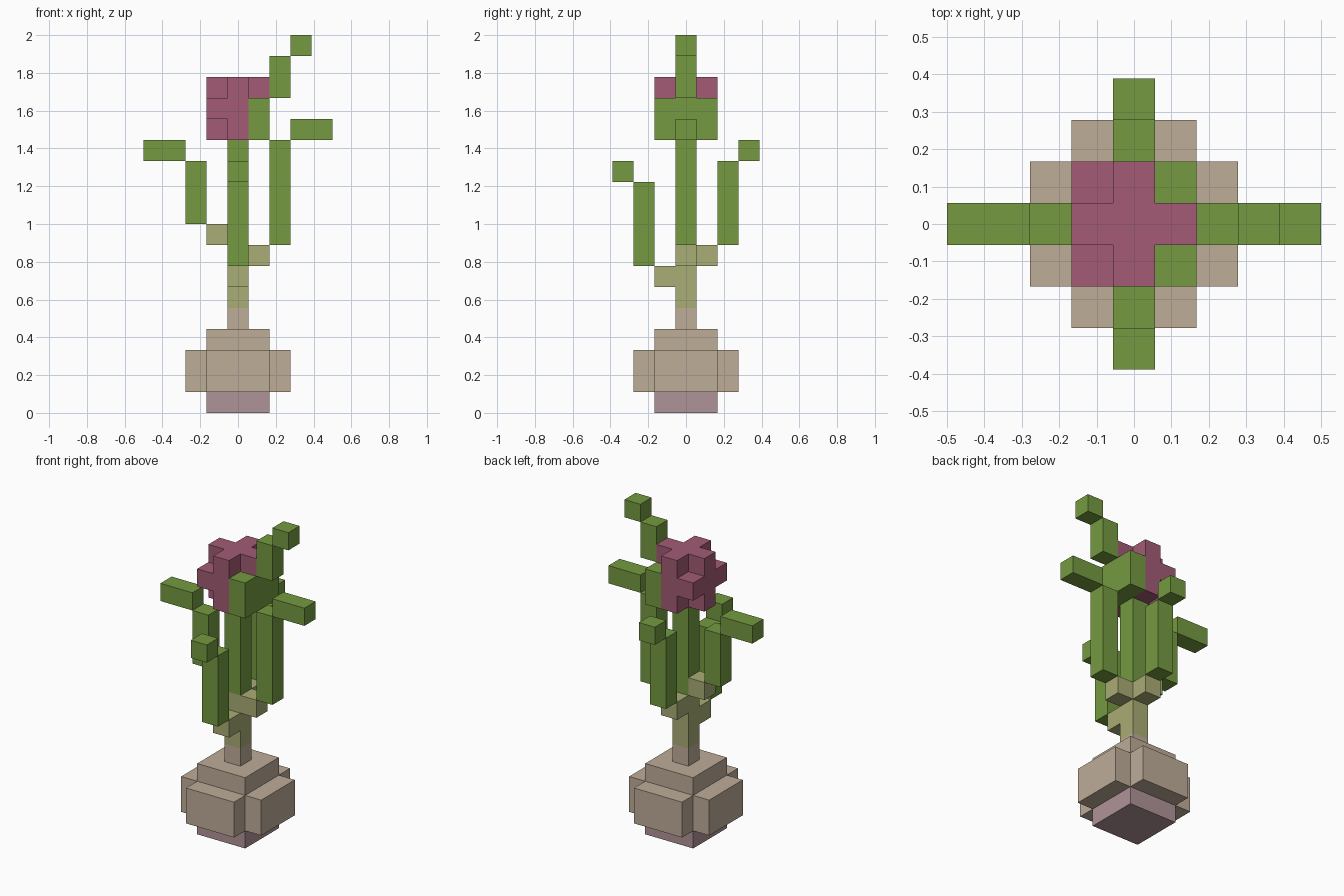
import bpy
import bmesh
from mathutils import Vector

U = 2 / 18  # edge length of one block

cube = bpy.data.objects.get("Cube")
if cube:
    bpy.data.objects.remove(cube, do_unlink=True)


def make_material(name, srgb):
    linear = [((c / 255 + 0.055) / 1.055) ** 2.4 for c in srgb]
    mat = bpy.data.materials.new(name)
    mat.use_nodes = True
    mat.diffuse_color = (*linear, 1)
    bsdf = next(n for n in mat.node_tree.nodes if n.type == 'BSDF_PRINCIPLED')
    bsdf.inputs["Base Color"].default_value = (*linear, 1)
    return mat


green = make_material("leaf_green", (117, 154, 65))
olive = make_material("pale_olive", (170, 173, 118))
beige = make_material("bulb_beige", (190, 173, 152))
mauve = make_material("root_mauve", (176, 148, 152))
pink = make_material("petal_pink", (163, 91, 117))


def block(x, y, z):
    """Cells of a block; each argument is one index or an inclusive range."""
    spans = [(a, a) if isinstance(a, int) else a for a in (x, y, z)]
    rx, ry, rz = (range(lo, hi + 1) for lo, hi in spans)
    return {(i, j, k) for i in rx for j in ry for k in rz}


W = (-1, 1)
parts = {
    # Bulb and stem
    "root_base": (mauve, block(W, W, 0)),
    "bulb": (beige, block((-2, 2), W, (1, 2)) | block(W, (-2, 2), (1, 2))
             | block(W, W, 3) | block(0, 0, 4)),
    "lower_stem": (olive, block(0, 0, (5, 7))),
    "upper_stem": (green, block(0, 0, (8, 12))),
    # Short pale stalks joining the leaves to the stem
    "front_leaf_stalk": (olive, block(0, -1, 6)),
    "back_leaf_stalk": (olive, block(0, 1, 7)),
    "left_leaf_stalk": (olive, block(1, 0, 7)),
    "right_leaf_stalk": (olive, block(-1, 0, 8)),
    # Leaves with outward bent tips
    "front_leaf": (green, block(0, -2, (7, 10)) | block(0, -3, 11)),
    "back_leaf": (green, block(0, 2, (8, 11)) | block(0, 3, 12)),
    "left_leaf": (green, block(2, 0, (8, 12)) | block((3, 4), 0, 13)),
    "right_leaf": (green, block(-2, 0, (9, 11)) | block((-4, -3), 0, 12)),
    # Flower head, its green backing and the pointed sepal
    "petals": (pink, block((-1, 0), 0, 13) | block(0, W, 13)
               | block((-1, 0), W, 14)
               | block(W, 0, 15) | block(0, W, 15)),
    "flower_backing": (green, block(1, W, (13, 14))),
    "top_sepal": (green, block(2, 0, (15, 16)) | block(3, 0, 17)),
}
filled = set().union(*(cells for _, cells in parts.values()))


def build_part(name, mat, cells):
    """Skin the outer sides of the cells, then merge flat areas."""
    bm = bmesh.new()
    for cell in sorted(cells):
        centre = Vector((cell[0], cell[1], cell[2] + 0.5))
        for axis in range(3):
            for sign in (-1, 1):
                n = Vector((0, 0, 0))
                n[axis] = sign
                if tuple(int(c + d) for c, d in zip(cell, n)) in filled:
                    continue
                a = Vector((0, 0, 0))
                a[(axis + 1) % 3] = 0.5
                b = n.cross(a)
                mid = centre + n / 2
                corners = (mid - a - b, mid + a - b, mid + a + b, mid - a + b)
                bm.faces.new([bm.verts.new(p * U) for p in corners])
    bmesh.ops.remove_doubles(bm, verts=bm.verts, dist=U / 100)
    bmesh.ops.dissolve_limit(bm, angle_limit=0.01, verts=bm.verts, edges=bm.edges)
    mesh = bpy.data.meshes.new(name)
    bm.to_mesh(mesh)
    bm.free()
    mesh.materials.append(mat)
    bpy.context.scene.collection.objects.link(bpy.data.objects.new(name, mesh))


for part_name, (material, part_cells) in parts.items():
    build_part(part_name, material, part_cells)
